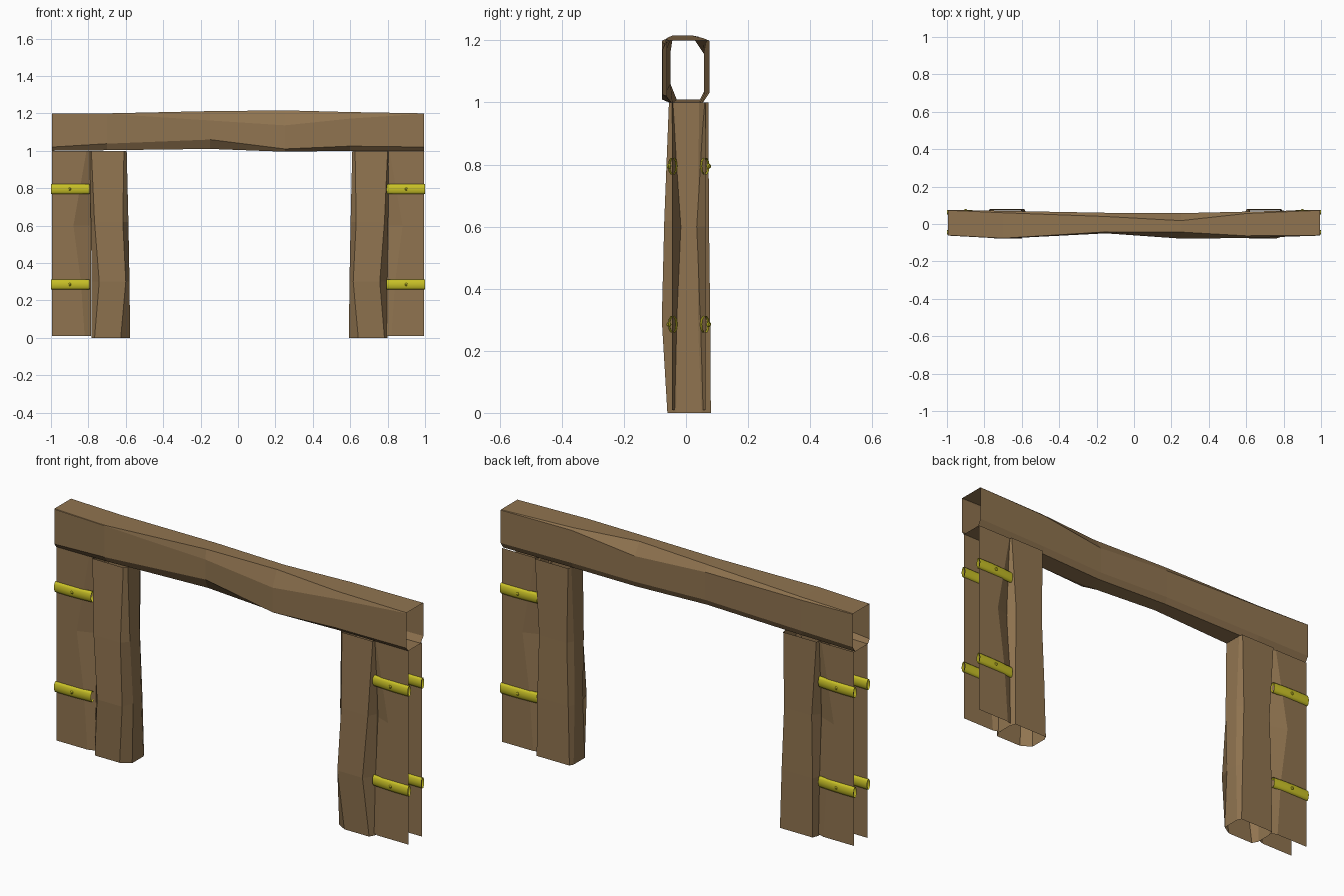
import bpy, bmesh, math

cube = bpy.data.objects.get("Cube")
if cube:
    bpy.data.objects.remove(cube, do_unlink=True)


def material(name, rgb):
    m = bpy.data.materials.new(name)
    m.use_nodes = True
    m.diffuse_color = (*rgb, 1)
    m.node_tree.nodes["Principled BSDF"].inputs["Base Color"].default_value = (*rgb, 1)
    return m


WOOD = material("brown wood", (0.28, 0.175, 0.08))
BRASS = material("yellow metal", (0.58, 0.53, 0.02))


def loft(name, rings, mat, closed=True, smooth=False):
    """Skin a row of equal-length point rings, leaving the ends open."""
    bm = bmesh.new()
    rows = [[bm.verts.new(p) for p in ring] for ring in rings]
    n = len(rows[0])
    for a, b in zip(rows, rows[1:]):
        for i in range(n if closed else n - 1):
            j = (i + 1) % n
            bm.faces.new((a[i], a[j], b[j], b[i]))
    if closed:
        bmesh.ops.recalc_face_normals(bm, faces=bm.faces)
    me = bpy.data.meshes.new(name)
    bm.to_mesh(me)
    bm.free()
    me.materials.append(mat)
    for p in me.polygons:
        p.use_smooth = smooth
    ob = bpy.data.objects.new(name, me)
    bpy.context.collection.objects.link(ob)
    return ob


def chamfered(u0, u1, v0, v1, c00, c10, c11, c01):
    """Rectangle with an individual (du, dv) cut at each corner."""
    return [(u0, v0 + c00[1]), (u0 + c00[0], v0), (u1 - c10[0], v0), (u1, v0 + c10[1]),
            (u1, v1 - c11[1]), (u1 - c11[0], v1), (u0 + c01[0], v1), (u0, v1 - c01[1])]


# Lintel: hollow hewn beam, corners cut unevenly along its length
sharp = (0.002, 0.002)
soft = (0.015, 0.02)
lintel = [
    # x, front, back, bottom, top, then cuts: front low, back low, back top, front top
    (-0.995, -0.062, 0.075, 1.0, 1.2, soft, (0.02, 0.03), sharp, sharp),
    (-0.7, -0.078, 0.07, 1.003, 1.2, (0.03, 0.035), (0.015, 0.03), (0.01, 0.01), sharp),
    (-0.15, -0.05, 0.06, 1.01, 1.212, (0.02, 0.05), (0.015, 0.03), (0.02, 0.03), (0.008, 0.05)),
    (0.25, -0.078, 0.058, 0.995, 1.216, (0.035, 0.015), (0.015, 0.03), (0.04, 0.06), (0.035, 0.08)),
    (0.6, -0.075, 0.066, 1.0, 1.207, (0.03, 0.025), (0.015, 0.03), (0.01, 0.01), (0.012, 0.035)),
    (0.995, -0.062, 0.075, 1.0, 1.2, soft, (0.02, 0.03), sharp, sharp),
]
loft("lintel", [[(s[0], y, z) for y, z in chamfered(*s[1:])] for s in lintel], WOOD)

# Posts: hollow uprights with uneven chamfers, open underneath
post = [
    # z, inner, outer, front, back, then cuts: inner front, outer front, outer back, inner back
    (0.0, 0.585, 0.79, -0.06, 0.08, (0.05, 0.03), (0.015, 0.03), (0.01, 0.03), (0.01, 0.02)),
    (0.3, 0.588, 0.79, -0.078, 0.078, (0.02, 0.06), (0.04, 0.05), (0.012, 0.04), (0.015, 0.03)),
    (0.62, 0.594, 0.795, -0.07, 0.074, (0.03, 0.035), (0.02, 0.04), (0.025, 0.035), (0.02, 0.03)),
    (1.0, 0.603, 0.8, -0.055, 0.072, (0.015, 0.015), (0.008, 0.025), (0.005, 0.03), (0.005, 0.02)),
]
# Plank sheets: z, depth of the dished inner edge, width of the dish
dish = [(0.01, 0.012, 0.02), (0.3, 0.02, 0.04), (0.6, 0.035, 0.08), (1.0, 0.012, 0.01)]

for side, s in (("left", 1), ("right", -1)):
    rings = []
    for z, *section in post:
        shift = 0.008 * s
        rings.append([(s * (x + shift), y, z) for x, y in chamfered(*section)])
    loft(f"{side}_post", rings, WOOD)

    for face, f, depth in (("front", -1, 0.045), ("back", 1, 0.063)):
        rows = [[(s * 0.995, f * depth, z),
                 (s * (0.8 + w), f * depth, z),
                 (s * 0.785, f * (depth - d), z)] for z, d, w in dish]
        if s * f < 0:
            rows = [r[::-1] for r in rows]
        loft(f"{side}_{face}_plank", rows, WOOD, closed=False)

        # Metal straps wrapped over the planks, each with a nail head
        for level, z in (("lower", 0.285), ("upper", 0.795)):
            path = [(1.0, 0.0), (0.93, 0.001), (0.87, -0.001), (0.795, -0.006)]
            rings = []
            for x, dy in path:
                arc = [math.tau * k / 10 for k in range(10)]
                rings.append([(s * x, f * (depth + dy + 0.012 * math.cos(a)),
                               z + 0.028 * math.sin(a)) for a in arc])
            loft(f"{side}_{face}_{level}_strap", rings, BRASS, smooth=True)
            bpy.ops.mesh.primitive_uv_sphere_add(
                segments=8, ring_count=6, radius=0.008,
                location=(s * 0.9, f * (depth + 0.01), z))
            nail = bpy.context.object
            nail.name = f"{side}_{face}_{level}_nail"
            nail.data.materials.append(BRASS)
